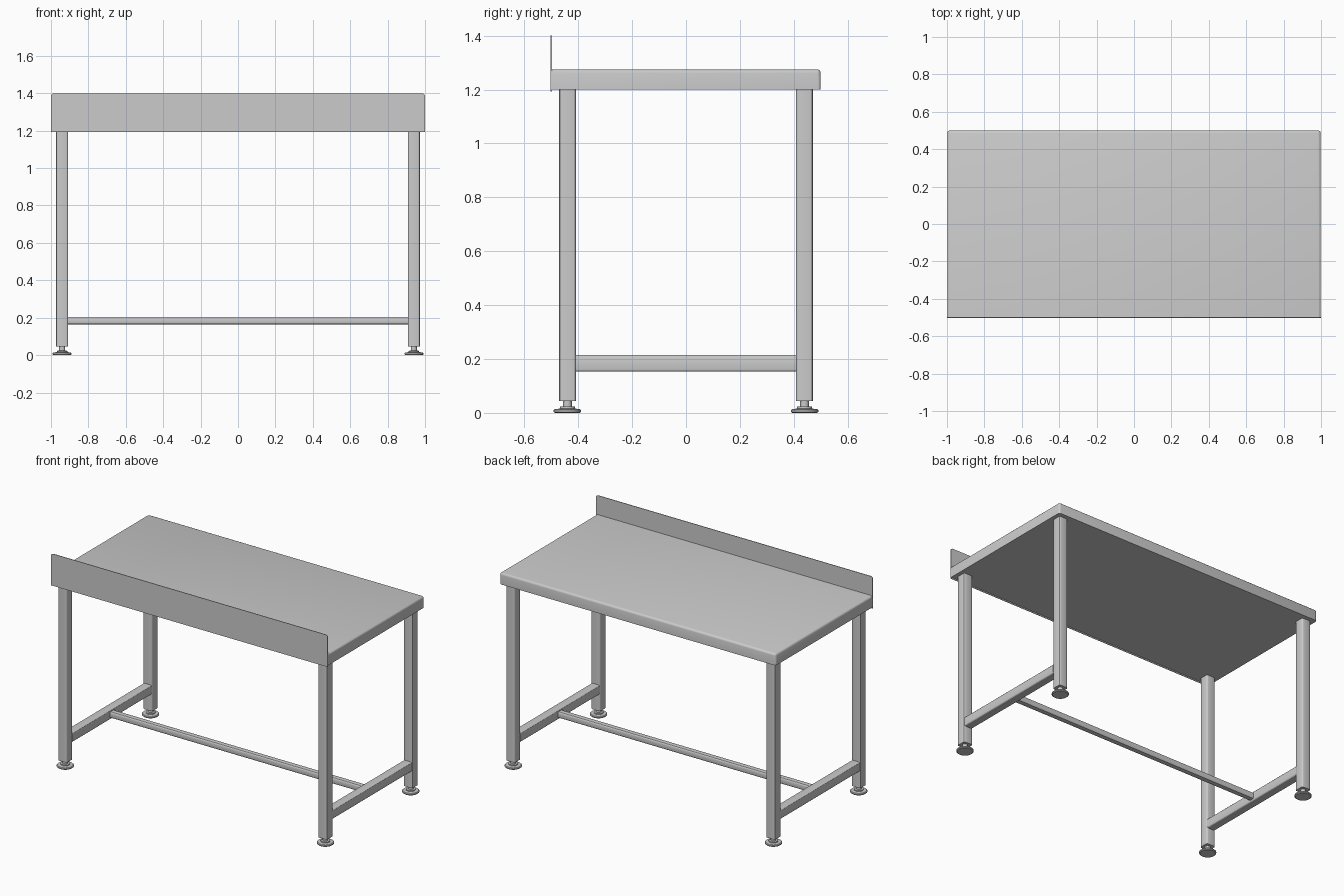
import bpy
import bmesh
from mathutils import Vector

if "Cube" in bpy.data.objects:
    bpy.data.objects.remove(bpy.data.objects["Cube"])


def finish(name, bm):
    mesh = bpy.data.meshes.new(name)
    bmesh.ops.recalc_face_normals(bm, faces=bm.faces)
    bm.to_mesh(mesh)
    bm.free()
    obj = bpy.data.objects.new(name, mesh)
    bpy.context.collection.objects.link(obj)
    bpy.ops.object.select_all(action='DESELECT')
    obj.select_set(True)
    bpy.context.view_layer.objects.active = obj
    bpy.ops.object.shade_smooth_by_angle()
    return obj


def box(name, lo, hi, radius=0.0, pick=None, segments=3):
    """Box between two corners; edges chosen by pick(midpoint, direction) get rounded."""
    lo, hi = Vector(lo), Vector(hi)
    size, mid = hi - lo, (lo + hi) / 2
    bm = bmesh.new()
    bmesh.ops.create_cube(bm, size=1)
    for v in bm.verts:
        v.co = Vector(a * b for a, b in zip(v.co, size)) + mid
    if pick:
        edges = []
        for e in bm.edges:
            a, b = (v.co for v in e.verts)
            d = [abs(c) for c in (b - a)]
            if pick((a + b) / 2 - mid, d.index(max(d)) if min(size) == max(size)
                    else next(i for i in range(3) if d[i] > 1e-5)):
                edges.append(e)
        bmesh.ops.bevel(bm, geom=edges, offset=radius, segments=segments,
                        affect='EDGES', profile=0.5)
    return finish(name, bm)


def tube(name, lo, hi, axis, radius=0.01):
    return box(name, lo, hi, radius, lambda m, d: d == axis)


def lathe(name, profile, x, y, steps=32):
    """Closed solid turned around a vertical axis from (radius, z) points."""
    bm = bmesh.new()
    verts = [bm.verts.new((r, 0, z)) for r, z in profile]
    edges = [bm.edges.new(p) for p in zip(verts, verts[1:])]
    bmesh.ops.spin(bm, geom=verts + edges, axis=(0, 0, 1), cent=(0, 0, 0),
                   angle=6.283185307, steps=steps)
    bmesh.ops.remove_doubles(bm, verts=bm.verts, dist=1e-5)
    bmesh.ops.translate(bm, verts=bm.verts, vec=(x, y, 0))
    return finish(name, bm)


# Worktop: rounded at the far corners and along the upper rim
box("worktop", (-0.998, -0.498, 1.2), (0.998, 0.5, 1.275), 0.014,
    lambda m, d: m.y > -0.4 and (m.z > 0.01 or d == 2))

# Upright splash panel with rounded upper corners
box("splash_panel", (-1, -0.502, 1.192), (1, -0.498, 1.4), 0.015,
    lambda m, d: d == 1 and m.z > 0)

# Legs with adjustable feet
LX, LY, H = 0.94, 0.44, 0.032
foot = [(0, 0.003), (0.046, 0.003), (0.051, 0.007), (0.051, 0.013),
        (0.047, 0.017), (0.028, 0.019), (0.028, 0.026), (0.016, 0.027),
        (0.016, 0.05), (0, 0.05)]
foot = [(r, z - 0.003) for r, z in foot]
for sx, side in ((-1, "left"), (1, "right")):
    for sy, end in ((-1, "front"), (1, "back")):
        x, y = sx * LX, sy * LY
        tube(f"{end}_{side}_leg", (x - H, y - H, 0.045), (x + H, y + H, 1.2), 2)
        lathe(f"{end}_{side}_foot", foot, x, y)

    # Side rail joining the two legs
    x = sx * LX
    tube(f"{side}_side_rail", (x - 0.03, -0.41, 0.153), (x + 0.03, 0.41, 0.215), 1)

# Long stretcher between the side rails
tube("stretcher", (-0.912, -0.02, 0.164), (0.912, 0.02, 0.205), 0)
